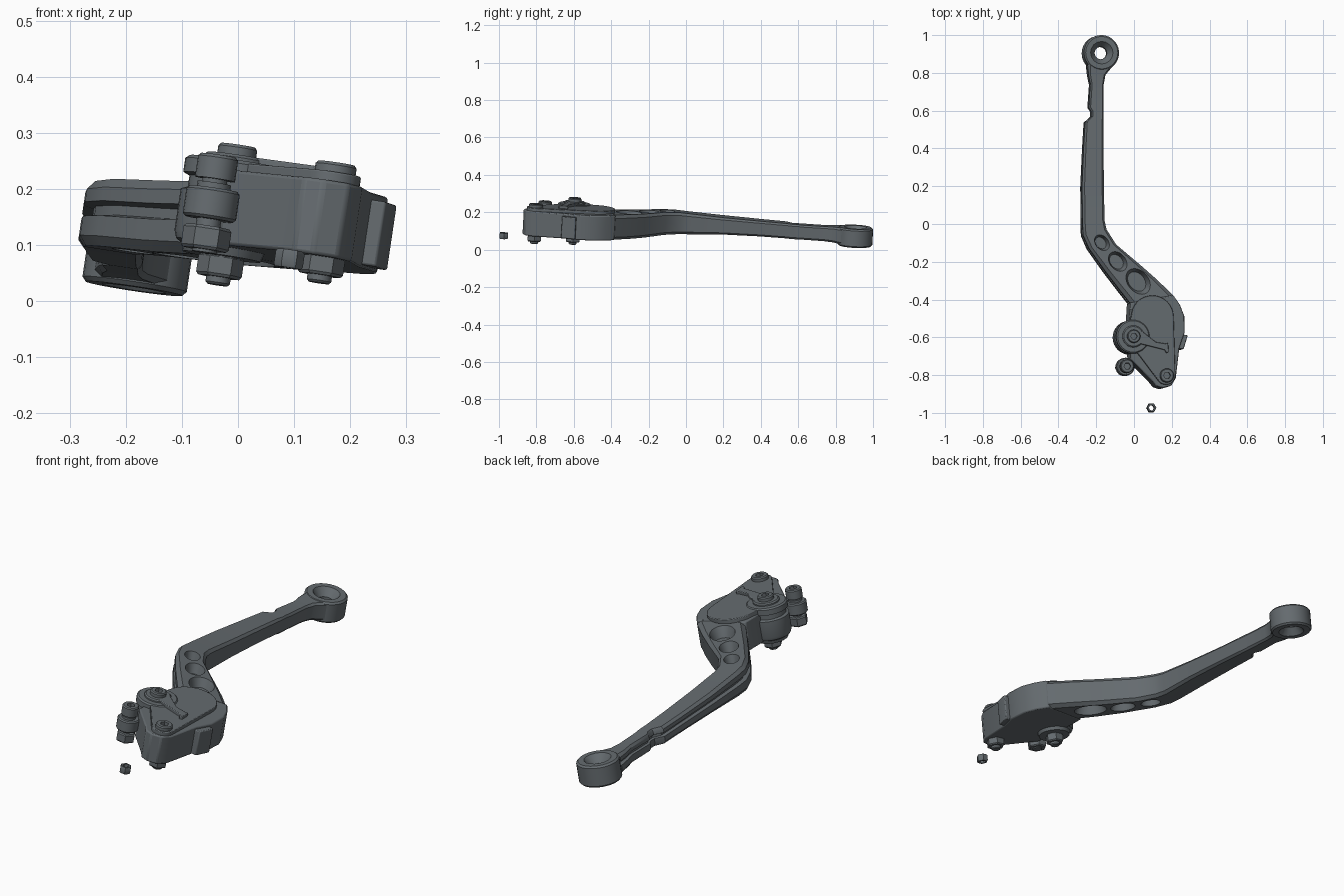
import bpy, bmesh, math
from math import pi, cos, sin, radians
from mathutils import Matrix, Vector

if "Cube" in bpy.data.objects:
    bpy.data.objects.remove(bpy.data.objects["Cube"])

metal = bpy.data.materials.new("dark_grey_metal")
metal.use_nodes = True
colour = (0.13, 0.148, 0.16, 1)
metal.diffuse_color = colour
metal.node_tree.nodes["Principled BSDF"].inputs["Base Color"].default_value = colour

# The whole assembly leans sideways and pitches slightly down to the back
PIVOT = Vector((0, 0, 0.14))
TILT = (Matrix.Translation(PIVOT) @ Matrix.Rotation(radians(8.5), 4, 'Y')
        @ Matrix.Rotation(radians(-2.9), 4, 'X') @ Matrix.Translation(-PIVOT))


def finish(name, bm, bevel=0):
    bmesh.ops.recalc_face_normals(bm, faces=bm.faces)
    mesh = bpy.data.meshes.new(name)
    bm.to_mesh(mesh)
    bm.free()
    mesh.materials.append(metal)
    obj = bpy.data.objects.new(name, mesh)
    bpy.context.collection.objects.link(obj)
    obj.matrix_world = TILT
    if bevel:
        mod = obj.modifiers.new("edge", 'BEVEL')
        mod.width, mod.segments, mod.limit_method = bevel, 2, 'ANGLE'
    return obj


def loft(name, rings, bevel=0):
    """Skin a list of equal point rings and cap both ends."""
    bm = bmesh.new()
    loops = [[bm.verts.new(p) for p in ring] for ring in rings]
    n = len(loops[0])
    for a, b in zip(loops, loops[1:]):
        for i in range(n):
            bm.faces.new((a[i], a[(i + 1) % n], b[(i + 1) % n], b[i]))
    bm.faces.new(loops[0])
    bm.faces.new(loops[-1])
    return finish(name, bm, bevel)


def turned(name, x, y, profile, sides=24, sx=1, sy=1, angle=0):
    """Stack of (radius, height) rings about a vertical axis."""
    def ring(r, z):
        pts = []
        for i in range(sides):
            t = 2 * pi * i / sides
            px, py = r * sx * cos(t), r * sy * sin(t)
            pts.append((x + px * cos(angle) - py * sin(angle),
                        y + px * sin(angle) + py * cos(angle), z))
        return pts
    return loft(name, [ring(r, z) for r, z in profile])


def prism(name, outline, z0, z1, bevel=0):
    return loft(name, [[(x, y, z) for x, y in outline] for z in (z0, z1)], bevel)


def cut(obj, cutter):
    cutter.hide_render = True
    mod = obj.modifiers.new("cut", 'BOOLEAN')
    mod.operation, mod.solver, mod.object = 'DIFFERENCE', 'EXACT', cutter
    bpy.context.view_layer.objects.active = obj
    bpy.ops.object.modifier_apply(modifier=mod.name)
    bpy.data.objects.remove(cutter)


def hull(discs, steps=32):
    """Rounded outline wrapped around (x, y, radius) discs."""
    bm = bmesh.new()
    pts = [(x + r * cos(2 * pi * i / steps), y + r * sin(2 * pi * i / steps))
           for x, y, r in discs for i in range(steps)]
    pts = sorted(set(pts))
    bm.free()

    def half(seq):
        out = []
        for p in seq:
            while len(out) > 1 and ((out[-1][0] - out[-2][0]) * (p[1] - out[-2][1])
                                    - (out[-1][1] - out[-2][1]) * (p[0] - out[-2][0])) <= 0:
                out.pop()
            out.append(p)
        return out[:-1]
    return half(pts) + half(pts[::-1])


# Lever arm: outer edge, inner edge, bottom, top at each station
stations = [
    ((-.24, .845), (-.10, .845), .05, .14), ((-.235, .79), (-.145, .79), .055, .138),
    ((-.225, .74), (-.155, .74), .058, .137), ((-.235, .62), (-.157, .62), .06, .138),
    ((-.222, .60), (-.158, .60), .06, .14), ((-.222, .57), (-.158, .57), .06, .14),
    ((-.256, .54), (-.158, .54), .062, .142), ((-.266, .4), (-.16, .4), .065, .147),
    ((-.277, .2), (-.16, .2), .065, .156), ((-.277, 0), (-.16, .02), .057, .168),
    ((-.275, -.06), (-.15, -.03), .057, .173), ((-.245, -.13), (-.10, -.11), .056, .178),
    ((-.16, -.25), (.03, -.22), .054, .182), ((-.08, -.355), (.12, -.30), .056, .188),
    ((-.03, -.42), (.2, -.38), .06, .193)]
# Chamfered section with a groove along the outer side
section = [(0, .86), (.1, 1), (.9, 1), (1, .88), (1, .12), (.9, 0), (.1, 0),
           (0, .14), (0, .44), (.16, .48), (.16, .62), (0, .66)]
arm = loft("lever_arm", [[(l[0] + (r[0] - l[0]) * u, l[1] + (r[1] - l[1]) * u,
                           b + (t - b) * v) for u, v in section]
                         for l, r, b, t in stations])
# Dished pockets on both faces of the bend
for x, y, size, low, high in ((-.178, -.1, .04, .056, .176), (-.095, -.2, .05, .055, .18),
                              (.012, -.305, .066, .055, .187)):
    for z, d in ((high, -1), (low, 1)):
        cut(arm, turned("pocket_cutter", x, y,
                        [(size * 1.15, z - d * .02), (size, z), (size * .75, z + d * .045)],
                        sx=1.15, sy=.85, angle=radians(-50)))

# End eye with a countersunk hole
eye = turned("end_eye", -.166, .908, [(.087, .042), (.094, .05), (.094, .134), (.086, .142)], 28)
cut(eye, turned("eye_cutter", -.166, .908,
                [(.07, .03), (.058, .042), (.033, .075), (.033, .105), (.06, .142), (.07, .16)], 16))

# Head block, side stop and raised cover plate
prism("head_block", [(-.03, -.42), (-.035, -.49), (-.03, -.72), (.08, -.83), (.105, -.862),
                     (.14, -.872), (.185, -.86), (.21, -.82), (.23, -.66), (.258, -.58),
                     (.258, -.49), (.235, -.43), (.2, -.38)], .06, .195, .006)
prism("side_stop", [(.2, -.665), (.255, -.665), (.275, -.6), (.275, -.59), (.2, -.585)],
      .065, .182, .004)
prism("cover_plate", hull([(.085, -.495, .113), (.155, -.805, .05), (.0, -.6, .05)]),
      .19, .212, .003)

# Adjuster drum with its pointer
turned("adjuster_drum", -.02, -.6, [(.07, .045), (.075, .06), (.085, .066), (.09, .08), (.09, .155),
                                    (.078, .16), (.078, .18), (.09, .185), (.09, .21),
                                    (.083, .216)], 32)
turned("adjuster_collar", -.02, -.6, [(.058, .212), (.058, .222), (.052, .227)], 28)
prism("adjuster_pointer", [(-.03, -.645), (.02, -.64), (.10, -.66), (.148, -.672), (.155, -.688),
                           (.168, -.683), (.165, -.635), (.15, -.638), (.10, -.63),
                           (.03, -.575), (0, -.56)], .205, .227, .003)


def hex_part(name, x, y, r, z0, z1):
    return turned(name, x, y, [(r * .9, z0), (r, z0 + .005), (r, z1 - .005), (r * .9, z1)], 6)


def socket_cap(name, x, y, r, z0, z1):
    cap = turned(name, x, y, [(r, z0), (r, z1 - .005), (r * .88, z1)], 20)
    cut(cap, turned("socket_cutter", x, y, [(r * .5, z1 - .016), (r * .5, z1 + .02)], 6))


# Pivot bolt and front bolt, with nuts underneath
for name, x, y, r, base, top, nut in (("pivot", -.02, -.6, .035, .215, .246, .008),
                                      ("front", .158, -.807, .037, .205, .23, .028)):
    socket_cap(name + "_bolt_cap", x, y, r, base, top)
    hex_part(name + "_nut", x, y, .041, nut, nut + .04)
    turned(name + "_bolt_tip", x, y, [(.018, nut - .014), (.022, nut - .01), (.022, .07)], 16)
    turned(name + "_washer", x, y, [(.036, nut + .035), (.036, .065)], 20)

# Separate adjuster screw standing beside the head
sx, sy = -.052, -.757
socket_cap("screw_cap", sx, sy, .036, .172, .215)
turned("screw_shank", sx, sy, [(.022, .04), (.022, .175)], 16)
turned("screw_sleeve", sx, sy, [(.043, .1), (.048, .105), (.048, .15), (.043, .155)], 24)
turned("screw_washer", sx, sy, [(.03, .155), (.03, .165)], 20)
hex_part("screw_nut", sx, sy, .043, .045, .087)

# Loose small nut in front
loose = hex_part("loose_nut", .1, -.97, .026, .024, .056)
cut(loose, turned("nut_cutter", .1, -.97, [(.014, 0), (.014, .08)], 12))

# Smooth the curved faces, keeping edges sharp
for obj in bpy.context.scene.objects:
    obj.select_set(obj.type == 'MESH')
    if obj.type == 'MESH':
        bpy.context.view_layer.objects.active = obj
bpy.ops.object.shade_smooth_by_angle(angle=radians(30))
